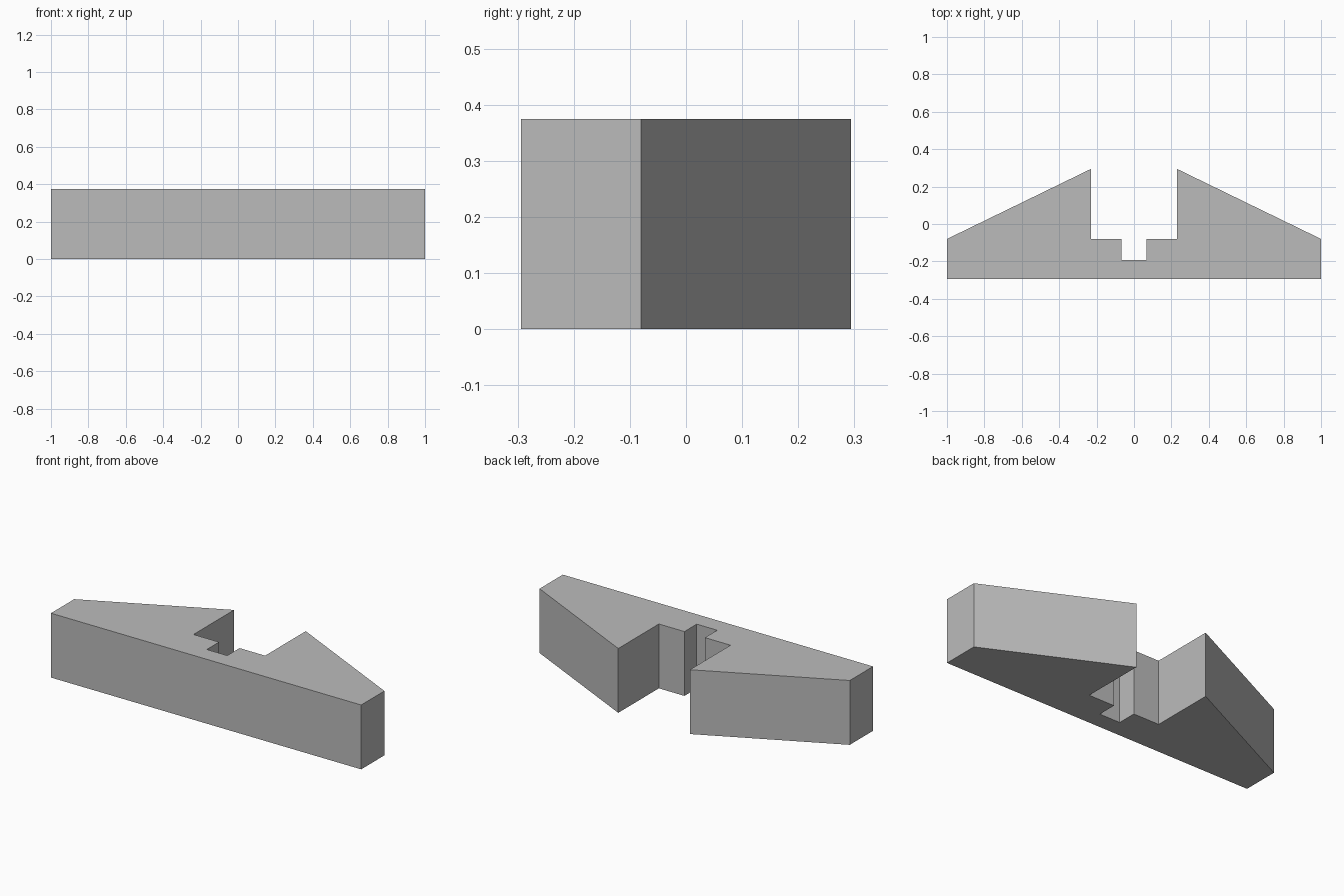
import bpy
import bmesh

cube = bpy.data.objects.get("Cube")
if cube:
    bpy.data.objects.remove(cube, do_unlink=True)

HEIGHT = 0.375

# Plain grey material
grey = bpy.data.materials.new("plain_grey")
grey.use_nodes = True
colour = (0.5, 0.5, 0.5, 1)
grey.diffuse_color = colour
grey.node_tree.nodes["Principled BSDF"].inputs["Base Color"].default_value = colour

# Right half of the plan: front edge, end, slope, wide slot, narrow notch
half = [(1, -0.294), (1, -0.08), (0.231, 0.294), (0.231, -0.08),
        (0.066, -0.08), (0.066, -0.193)]
outline = half + [(-x, y) for x, y in reversed(half)]

# Extrude the mirrored plan upward into a solid block
bm = bmesh.new()
base = bm.faces.new([bm.verts.new((x, y, 0)) for x, y in outline])
top = bmesh.ops.extrude_face_region(bm, geom=[base], use_keep_orig=True)
top_verts = [g for g in top["geom"] if isinstance(g, bmesh.types.BMVert)]
bmesh.ops.translate(bm, verts=top_verts, vec=(0, 0, HEIGHT))
bmesh.ops.recalc_face_normals(bm, faces=bm.faces[:])

mesh = bpy.data.meshes.new("slotted_block")
bm.to_mesh(mesh)
bm.free()
mesh.materials.append(grey)
block = bpy.data.objects.new("slotted_block", mesh)
bpy.context.collection.objects.link(block)
